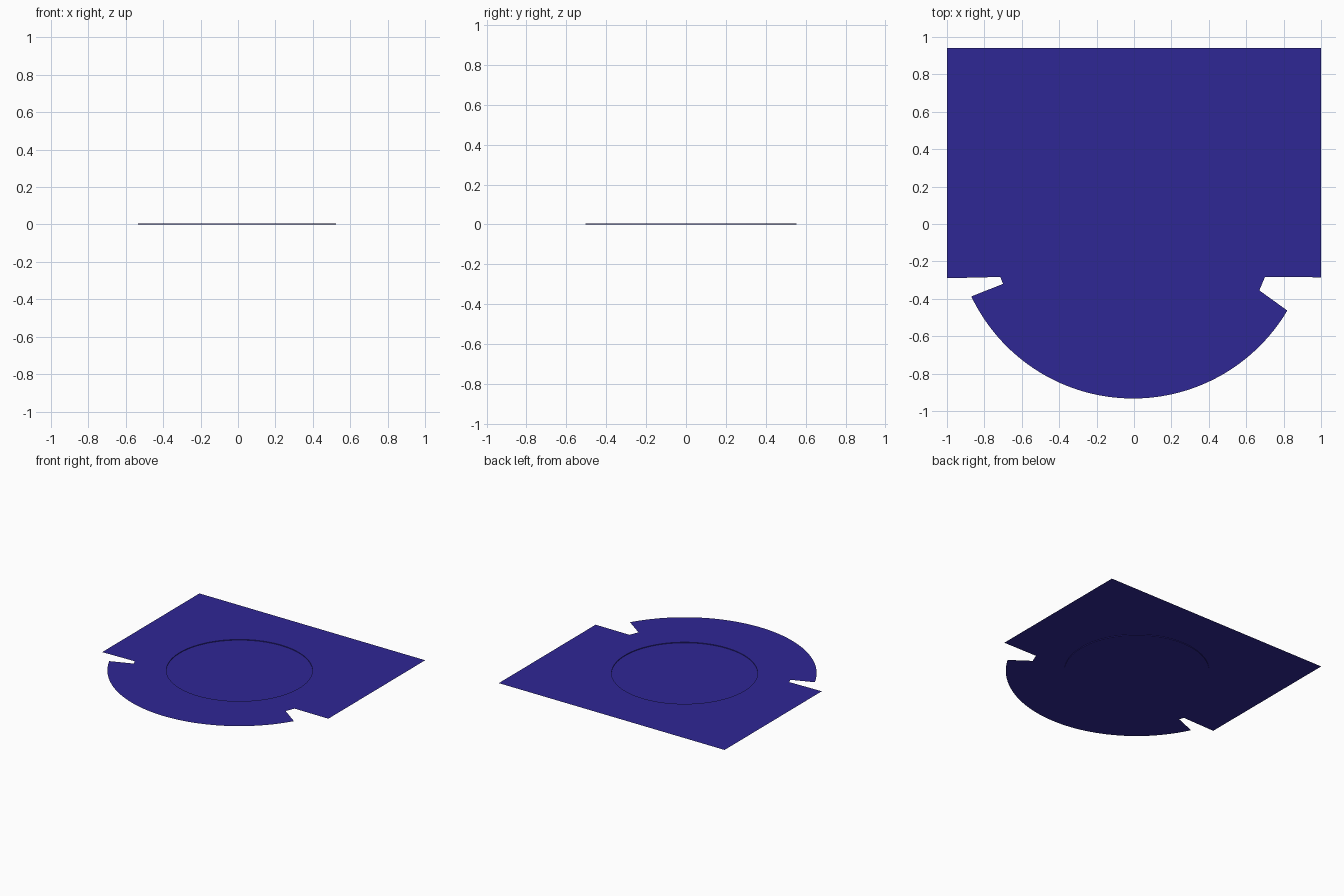
import bpy, bmesh
from math import sin, cos, atan2, pi, tau
from mathutils import Vector

if "Cube" in bpy.data.objects:
    bpy.data.objects.remove(bpy.data.objects["Cube"])

CX, CY = -0.005, 0.025      # shared centre of the circle and the lower arc
R_IN, R_OUT = 0.53, 0.958
STEP = 0.005                # depth of the shallow recess
SEGS = 128

mat = bpy.data.materials.new("deep_blue")
mat.diffuse_color = (0.028, 0.02, 0.3, 1)
mat.use_nodes = True
mat.node_tree.nodes["Principled BSDF"].inputs["Base Color"].default_value = mat.diffuse_color


def finish(bm, name):
    mesh = bpy.data.meshes.new(name)
    bm.to_mesh(mesh)
    bm.free()
    mesh.materials.append(mat)
    obj = bpy.data.objects.new(name, mesh)
    bpy.context.collection.objects.link(obj)
    return obj


def circle(radius, a0, a1, n):
    return [(CX + radius * cos(a0 + (a1 - a0) * i / n),
             CY + radius * sin(a0 + (a1 - a0) * i / n)) for i in range(n + 1)]


def loop(bm, pts, z):
    vs = [bm.verts.new((x, y, z)) for x, y in pts]
    return vs, [bm.edges.new((vs[i - 1], vs[i])) for i in range(len(vs))]


# Plate: rectangular back, notched sides, round front, circular opening
a_left = atan2(-0.39 - CY, -0.875 - CX)
a_right = atan2(-0.46 - CY, 0.815 - CX)
outline = [(1, -0.285), (1, 0.94), (-1, 0.94), (-1, -0.29),
           (-0.715, -0.283), (-0.70, -0.32)]
outline += circle(R_OUT, a_left, a_right, 64)
outline += [(0.67, -0.355), (0.70, -0.283)]
ring = circle(R_IN, 0, tau, SEGS)[:-1]

bm = bmesh.new()
_, outer = loop(bm, outline, STEP)
_, inner = loop(bm, ring, STEP)
bmesh.ops.triangle_fill(bm, edges=outer + inner, use_beauty=True,
                        normal=Vector((0, 0, 1)))
for f in bm.faces:
    f.normal_update()
    if f.normal.z < 0:
        f.normal_flip()
finish(bm, "plate")

# Recessed disc with its low wall
bm = bmesh.new()
low, _ = loop(bm, ring, 0)
high, _ = loop(bm, ring, STEP)
bm.faces.new(low)
for i in range(SEGS):
    bm.faces.new((low[i], low[i - 1], high[i - 1], high[i]))
finish(bm, "recessed_disc")
